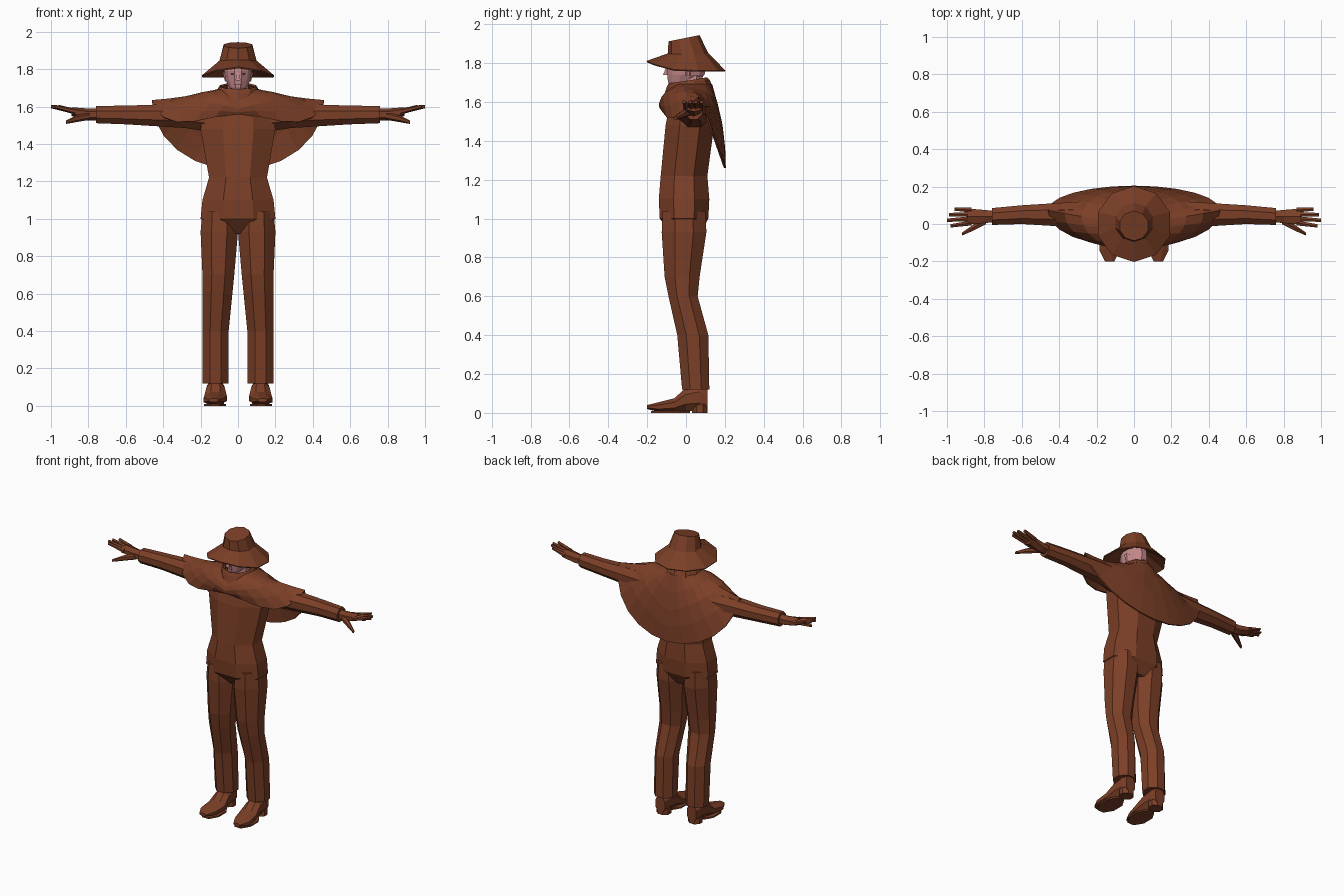
import bpy, bmesh
from math import sin, cos, pi, tau, radians
from mathutils import Vector

if "Cube" in bpy.data.objects:
    bpy.data.objects.remove(bpy.data.objects["Cube"])


def material(name, red, green, blue):
    mat = bpy.data.materials.new(name)
    mat.use_nodes = True
    mat.diffuse_color = (red, green, blue, 1)
    shader = mat.node_tree.nodes["Principled BSDF"]
    shader.inputs["Base Color"].default_value = mat.diffuse_color
    return mat


brown = material("brown cloth", red=.2, green=.05, blue=.02)
pink = material("pink skin", red=.56, green=.25, blue=.26)
dark_rose = material("dark rose", red=.2, green=.08, blue=.09)


def loft(name, rings, mat=brown, mirror=False, closed=True, caps=True, thickness=0):
    """Join rings of points with quads, as flat shaded faces."""
    bm = bmesh.new()
    rows = [[bm.verts.new(point) for point in ring] for ring in rings]
    for lower, upper in zip(rows, rows[1:]):
        edges = list(zip(lower, upper))
        following = edges[1:] + edges[:1] if closed else edges[1:]
        for (a, b), (c, d) in zip(edges, following):
            bm.faces.new((a, c, d, b))
    if caps:
        bm.faces.new(rows[0])
        bm.faces.new(rows[-1])
    bmesh.ops.recalc_face_normals(bm, faces=bm.faces)
    mesh = bpy.data.meshes.new(name)
    bm.to_mesh(mesh)
    bm.free()
    mesh.materials.append(mat)
    part = bpy.data.objects.new(name, mesh)
    bpy.context.collection.objects.link(part)
    if mirror:
        part.modifiers.new("mirror", "MIRROR")
    if thickness:
        solid = part.modifiers.new("thickness", "SOLIDIFY")
        solid.thickness = thickness
        solid.offset = 0


def section(axis, x=0, y=0, z=0, wide=.1, tall=.1, sides=8):
    """Flat-sided ring across an axis, from its centre and half sizes."""
    ring = []
    for i in range(sides):
        angle = (i + .5) * tau / sides
        a = wide * cos(angle) / cos(pi / sides)
        b = tall * sin(angle) / cos(pi / sides)
        offset = {"x": (0, a, b), "y": (a, 0, b), "z": (a, b, 0)}[axis]
        ring.append(Vector((x, y, z)) + Vector(offset))
    return ring


# Torso and pelvis
loft("torso", [
    section("z", z=.92, wide=.06, tall=.07),
    section("z", z=1, y=-.01, wide=.2, tall=.125),
    section("z", z=1.1, y=-.01, wide=.19, tall=.13),
    section("z", z=1.22, y=-.01, wide=.155, tall=.12),
    section("z", z=1.48, y=.02, wide=.2, tall=.125),
    section("z", z=1.6, y=.02, wide=.18, tall=.1),
    section("z", z=1.67, y=.03, wide=.08, tall=.07),
])

# Legs, from ankle to hip
loft("trouser_leg", [
    section("z", x=.12, y=.05, z=.12, wide=.07, tall=.07),
    section("z", x=.12, y=.035, z=.4, wide=.07, tall=.08),
    section("z", x=.11, y=-.015, z=.6, wide=.08, tall=.075),
    section("z", x=.105, y=-.02, z=.7, wide=.085, tall=.09),
    section("z", x=.1, y=-.01, z=.93, wide=.1, tall=.115),
    section("z", x=.1, y=-.01, z=1.04, wide=.09, tall=.11),
], mirror=True)

# Shoes, from heel to toe
loft("shoe", [
    section("y", x=.12, y=.11, z=.07, wide=.035, tall=.06),
    section("y", x=.12, y=.07, z=.08, wide=.045, tall=.07),
    section("y", x=.12, z=.07, wide=.05, tall=.06),
    section("y", x=.12, y=-.06, z=.04, wide=.06, tall=.035),
    section("y", x=.13, y=-.14, z=.03, wide=.055, tall=.025),
    section("y", x=.13, y=-.2, z=.03, wide=.025, tall=.01),
], mirror=True)
loft("shoe_sole", [
    section("z", x=.123, y=-.08, z=height, wide=.06, tall=.1) for height in (0, .01)
], mirror=True)
loft("shoe_heel", [
    section("z", x=.12, y=.07, z=height, wide=.045, tall=.04) for height in (0, .04)
], mirror=True)

# Sleeves, from shoulder to cuff
loft("sleeve", [
    section("x", x=.13, y=.035, z=1.54, wide=.085, tall=.08),
    section("x", x=.28, y=.05, z=1.55, wide=.07, tall=.065),
    section("x", x=.6, y=.05, z=1.555, wide=.05, tall=.05),
    section("x", x=.76, y=.04, z=1.557, wide=.045, tall=.046),
], mirror=True)

# Hands
loft("palm", [
    section("x", x=.74, y=.04, z=1.557, wide=.03, tall=.028, sides=6),
    section("x", x=.8, y=.04, z=1.557, wide=.035, tall=.028, sides=6),
    section("x", x=.89, y=.04, z=1.573, wide=.043, tall=.02, sides=6),
], mirror=True)
finger_tips = {"index": .98, "middle": 1, "ring": .99, "little": .96}
for i, (finger, tip) in enumerate(finger_tips.items()):
    side = (i - 1.5) * .023
    loft(finger + "_finger", [
        section("x", x=.87, y=.04 + side, z=1.573, wide=.013, tall=.013, sides=6),
        section("x", x=tip, y=.035 + side * 1.3, z=1.6, wide=.009, tall=.008, sides=6),
    ], mirror=True)
loft("thumb", [
    section("x", x=.79, y=.02, z=1.55, wide=.02, tall=.018, sides=6),
    section("x", x=.86, y=-.02, z=1.536, wide=.016, tall=.016, sides=6),
    section("x", x=.92, y=-.054, z=1.516, wide=.008, tall=.008, sides=6),
], mirror=True)


def cape_column(angle):
    """Points from neck to hem; the angle runs from front through shoulder to back."""
    out, back, front = cos(angle), max(sin(angle), 0), max(-sin(angle), 0)
    neck = Vector((out * .1, .01 + .12 * (back - front), 1.69 - .06 * front ** 3))
    hem = Vector((out * .46, .07 + .13 * back - .19 * front,
                  1.63 - .37 * back - .18 * front + .11 * front ** 6))
    points = []
    for step in range(5):
        f = step / 4
        bulge = sin(pi * f)
        lift = Vector((0, .02 * sin(angle), .05 * abs(sin(angle * 2)) - .01))
        points.append(neck.lerp(hem, f) + lift * bulge)
    return points


# Shoulder cape
loft("shoulder_cape", [cape_column(radians(a)) for a in range(-90, 91, 15)],
     mirror=True, closed=False, caps=False, thickness=.01)


def circle(radius, height, y=0, sides=10):
    """Ring with a corner at the front; height is a function of y."""
    ring = []
    for i in range(sides):
        angle = i * tau / sides - pi / 2
        depth = y + radius * sin(angle)
        ring.append((radius * cos(angle), depth, height(depth)))
    return ring


# Standing collar, lower at the front
loft("collar", [
    circle(.12, lambda y: 1.65 + y / 4, y=.01),
    circle(.105, lambda y: 1.69 + y / 5, y=.01),
    circle(.095, lambda y: 1.705 + y / 6, y=.01),
], caps=False, thickness=.012)

# Neck, head and face
loft("neck", [
    section("z", y=.03, z=height, wide=.055, tall=.055) for height in (1.62, 1.76)
], pink)
loft("head", [
    section("z", y=-.05, z=1.683, wide=.03, tall=.035, sides=12),
    section("z", y=-.015, z=1.705, wide=.05, tall=.078, sides=12),
    section("z", z=1.74, wide=.066, tall=.096, sides=12),
    section("z", z=1.79, wide=.074, tall=.1, sides=12),
    section("z", z=1.85, wide=.07, tall=.085, sides=12),
], pink)
loft("nose", [
    section("z", y=-.1, z=1.74, wide=.013, tall=.018, sides=4),
    section("z", y=-.09, z=1.785, wide=.006, tall=.01, sides=4),
], pink)
loft("mouth", [
    section("z", y=-.092, z=height, wide=.018, tall=.004, sides=4) for height in (1.716, 1.721)
], dark_rose)
loft("eye", [
    section("z", x=.027, y=-.097, z=height, wide=.01, tall=.004, sides=4) for height in (1.77, 1.776)
], dark_rose, mirror=True)
loft("ear", [
    section("z", x=.065, y=.01, z=1.735, wide=.005, tall=.01, sides=6),
    section("z", x=.07, y=.015, z=1.785, wide=.012, tall=.02, sides=6),
], pink, mirror=True)


def brim_height(y):
    return 1.762 + 1.2 * min(y, 0) ** 2


# Wide brimmed hat with a tall tapered crown
loft("hat", [
    circle(.09, lambda y: 1.82, y=.01),
    circle(.2, lambda y: brim_height(y) - .006),
    circle(.203, brim_height),
    circle(.104, lambda y: 1.845 + y * y / 2, y=.01),
    circle(.08, lambda y: 1.93 + y / 5, y=-.01),
])
